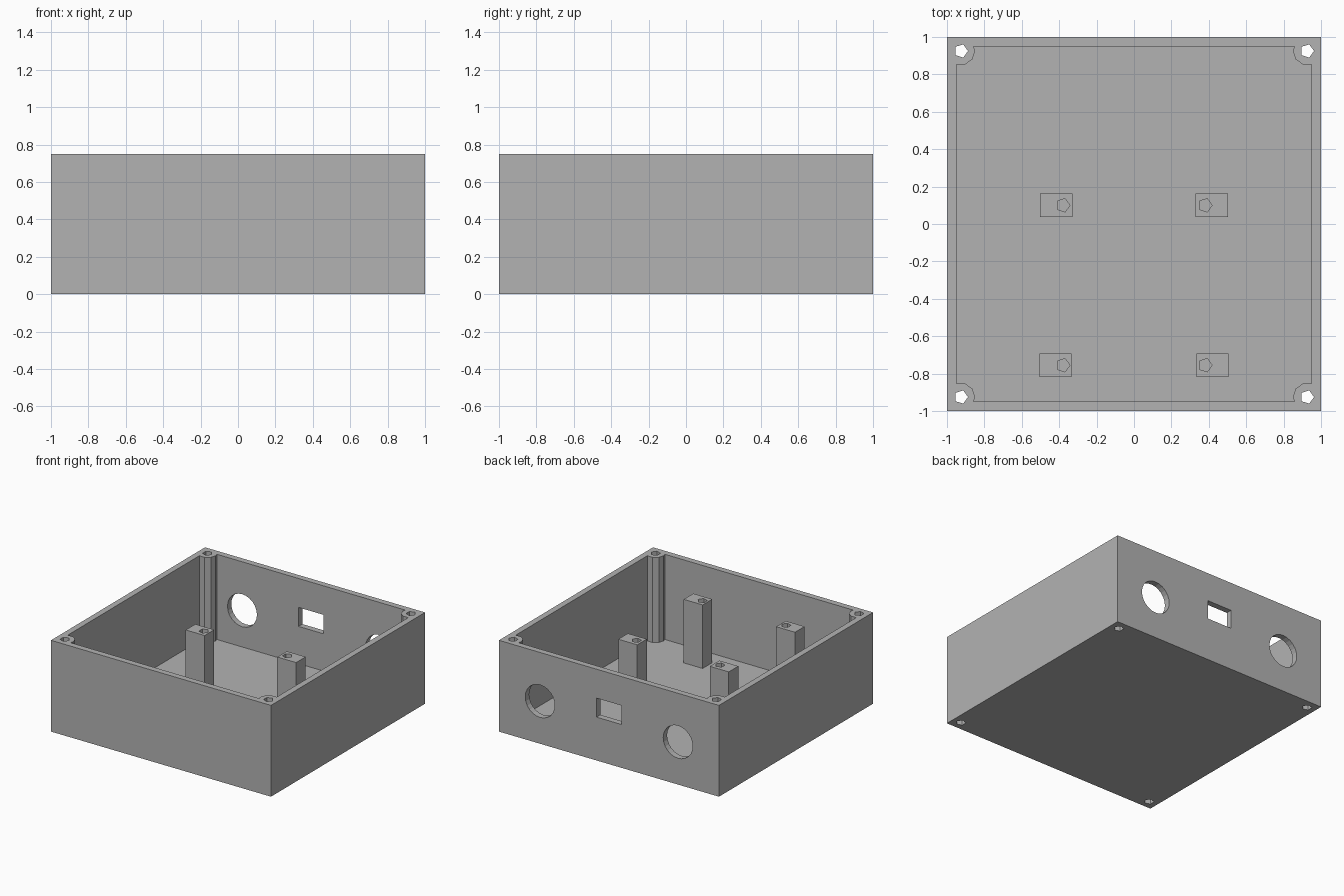
import bpy
import bmesh
from math import cos, sin, pi
from mathutils import Matrix, Vector

cube = bpy.data.objects.get("Cube")
if cube:
    bpy.data.objects.remove(cube, do_unlink=True)

grey = bpy.data.materials.new("plain grey")
grey.use_nodes = True
colour = (0.45, 0.45, 0.45, 1)
grey.diffuse_color = colour
grey.node_tree.nodes["Principled BSDF"].inputs["Base Color"].default_value = colour


def add_object(name, bm):
    bmesh.ops.recalc_face_normals(bm, faces=bm.faces)
    mesh = bpy.data.meshes.new(name)
    bm.to_mesh(mesh)
    bm.free()
    mesh.materials.append(grey)
    obj = bpy.data.objects.new(name, mesh)
    bpy.context.collection.objects.link(obj)
    return obj


def box(name, low, high):
    low, high = Vector(low), Vector(high)
    bm = bmesh.new()
    place = Matrix.Translation((low + high) / 2) @ Matrix.Diagonal((high - low).to_4d())
    bmesh.ops.create_cube(bm, size=1, matrix=place)
    return add_object(name, bm)


def prism(name, start, direction, radius, sides):
    """Regular prism along z or y, with one corner pointing to +x."""
    start, direction = Vector(start), Vector(direction)
    across = Vector((0, 0, 1)) if direction.y else Vector((0, 1, 0))
    bm = bmesh.new()
    ring = []
    for i in range(sides):
        a = 2 * pi * i / sides
        ring.append(bm.verts.new(start + Vector((radius * cos(a), 0, 0)) + across * radius * sin(a)))
    face = bm.faces.new(ring)
    ext = bmesh.ops.extrude_face_region(bm, geom=[face], use_keep_orig=True)
    top = [v for v in ext["geom"] if isinstance(v, bmesh.types.BMVert)]
    bmesh.ops.translate(bm, verts=top, vec=direction)
    return add_object(name, bm)


def cut(obj, cutters):
    """Subtract each cutter, bake the result and discard the cutters."""
    for cutter in cutters:
        cutter.hide_render = True
        mod = obj.modifiers.new("cut", "BOOLEAN")
        mod.operation = "DIFFERENCE"
        mod.solver = "EXACT"
        mod.object = cutter
    bpy.context.view_layer.update()
    graph = bpy.context.evaluated_depsgraph_get()
    baked = bpy.data.meshes.new_from_object(obj.evaluated_get(graph))
    obj.modifiers.clear()
    obj.data = baked
    for cutter in cutters:
        bpy.data.objects.remove(cutter, do_unlink=True)


HEIGHT, WALL, SCREW = 0.75, 0.05, 0.925
inner = 1 - WALL
corners = [(x, y) for x in (-SCREW, SCREW) for y in (-SCREW, SCREW)]

# Cavity, with the corner screw posts left standing
cavity = box("cavity", (-inner, -inner, WALL), (inner, inner, 1))
cut(cavity, [prism("post", (x, y, -0.5), (0, 0, 2), 0.075, 10) for x, y in corners])

# Open case with screw holes through the corners
case = box("case", (-1, -1, 0), (1, 1, HEIGHT))
openings = [cavity]
openings += [prism("screw_hole", (x, y, -0.5), (0, 0, 2), 0.0375, 5) for x, y in corners]

# Back wall: two round openings and a rectangular one
openings += [prism("round_opening", (x, 0.9, 0.35), (0, 0.2, 0), 0.134, 24) for x in (-0.627, 0.627)]
openings.append(box("socket_opening", (-0.115, 0.9, 0.356), (0.113, 1.1, 0.512)))
cut(case, openings)

# Board standoffs with blind screw holes
for side, s in (("right", -1), ("left", 1)):
    for row, x, y in (("back", 0.416, 0.1), ("front", 0.42, -0.755)):
        standoff = box(f"{row}_{side}_standoff",
                       (s * x - 0.086, y - 0.062, WALL - 0.01),
                       (s * x + 0.086, y + 0.062, 0.572))
        cut(standoff, [prism("blind_hole", (s * 0.38, y, 0.3), (0, 0, 0.5), 0.0375, 5)])
